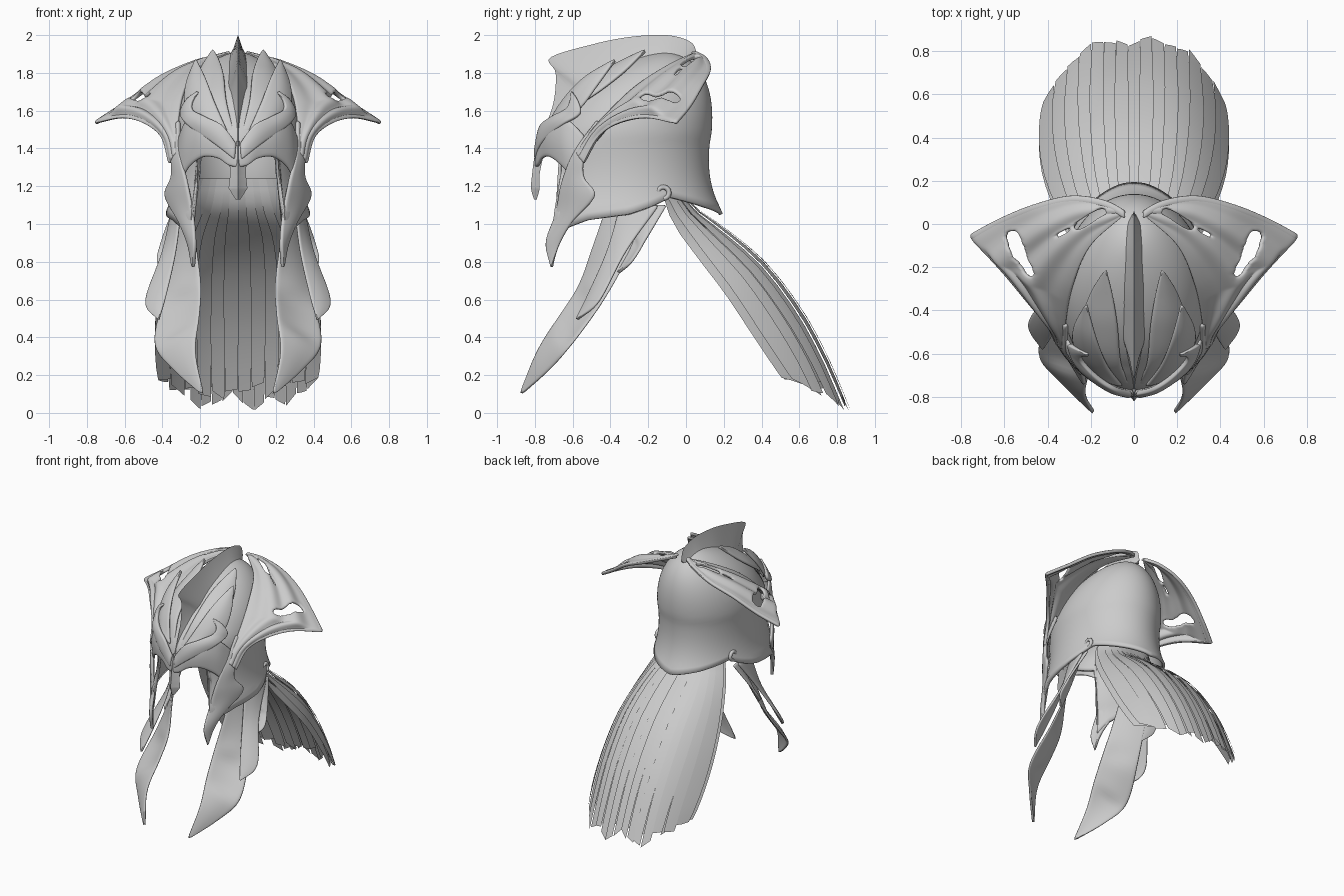
import bpy, bmesh, random
from math import sin, cos, pi, radians
from mathutils import Vector, geometry

random.seed(4)
cube = bpy.data.objects.get("Cube")
if cube:
    bpy.data.objects.remove(cube)

grey = bpy.data.materials.new("plain grey")
grey.use_nodes = True
grey.diffuse_color = (.6, .6, .6, 1)
grey.node_tree.nodes["Principled BSDF"].inputs["Base Color"].default_value = (.6, .6, .6, 1)
CENTRE = Vector((0, -.3, 1.3))


def curve(pts, t):
    """Point at t (0 to 1) on a smooth curve through pts."""
    n = len(pts) - 1
    i = min(int(t * n), n - 1)
    f = t * n - i
    b, c = Vector(pts[i]), Vector(pts[i + 1])
    a = Vector(pts[i - 1]) if i else b * 2 - c
    d = Vector(pts[i + 2]) if i + 2 <= n else c * 2 - b
    return b + f * .5 * (c - a + f * (2 * a - 5 * b + 4 * c - d + f * (3 * (b - c) + d - a)))


def linear(table, k):
    """Look k up in a table of (key, value) pairs with rising keys."""
    for (k0, v0), (k1, v1) in zip(table, table[1:]):
        if k <= k1:
            return v0 + (v1 - v0) * max(0, (k - k0) / (k1 - k0))
    return table[-1][1]


def finish(name, bm, mirror=False, thick=0, subsurf=0, angle=40):
    me = bpy.data.meshes.new(name)
    bm.to_mesh(me)
    bm.free()
    ob = bpy.data.objects.new(name, me)
    bpy.context.collection.objects.link(ob)
    me.materials.append(grey)
    bpy.ops.object.select_all(action='DESELECT')
    ob.select_set(True)
    bpy.context.view_layer.objects.active = ob
    bpy.ops.object.shade_smooth_by_angle(angle=radians(angle))
    if mirror:
        ob.modifiers.new("Mirror", 'MIRROR')
    if thick:
        mod = ob.modifiers.new("Solidify", 'SOLIDIFY')
        mod.thickness, mod.offset = thick, 0
    if subsurf:
        mod = ob.modifiers.new("Subsurf", 'SUBSURF')
        mod.levels = mod.render_levels = subsurf


def grid(bm, rows, skip=None):
    """Quad grid; faces chosen by skip are left out and the hole edges smoothed."""
    verts = [[bm.verts.new(p) for p in row] for row in rows]
    for r0, r1 in zip(verts, verts[1:]):
        for i in range(len(r0) - 1):
            quad = (r0[i], r0[i + 1], r1[i + 1], r1[i])
            mid = sum((v.co for v in quad), Vector()) / 4
            if not (skip and skip(mid)):
                bm.faces.new(quad)
    if skip:
        inner = [v for row in verts[1:-1] for v in row[1:-1] if v.is_boundary]
        for _ in range(8):
            for v in inner:
                ends = [e.other_vert(v).co for e in v.link_edges if e.is_boundary]
                v.co = v.co * .5 + sum(ends, Vector()) * (.5 / len(ends))
    bmesh.ops.remove_doubles(bm, verts=bm.verts, dist=.0004)
    bmesh.ops.recalc_face_normals(bm, faces=bm.faces)


def sheet(name, edge_a, edge_b, bulge=.1, thick=.02, n=20, m=8, skip=None, folds=0):
    """Mirrored pair of curved plates lofted between two edges."""
    fa = edge_a if callable(edge_a) else lambda t: curve(edge_a, t)
    fb = edge_b if callable(edge_b) else lambda t: curve(edge_b, t)
    rows = []
    for i in range(n + 1):
        t = i / n
        a, b = fa(t), fb(t)
        t0, t1 = max(0, t - .02), min(1, t + .02)
        along = fa(t1) + fb(t1) - fa(t0) - fb(t0)
        out = (b - a).cross(along).normalized()
        if out.dot((a + b) / 2 - CENTRE) < 0:
            out = -out
        if a.x == b.x == 0:
            out.x = 0
        w = (b - a).length
        rows.append([a.lerp(b, j / m) + out * w * sin(pi * j / m)
                     * (bulge + folds * cos(6 * pi * j / m)) for j in range(m + 1)])
    bm = bmesh.new()
    grid(bm, rows, skip)
    finish(name, bm, True, thick, 1, 180)


def ridge(name, stations):
    """Blade with a sharp outer line: (outer y, z, base y, z, half width)."""
    rows = []
    widths = [(k / (len(stations) - 1), p[4]) for k, p in enumerate(stations)]
    for i in range(41):
        o, b = [curve([(p[k], p[k + 1], 0) for p in stations], i / 40) for k in (0, 2)]
        w = linear(widths, i / 40)
        mid = o.lerp(b, .5)
        rows.append([(0, o.x, o.y), (w * .4, mid.x, mid.y), (w, b.x, b.y),
                     (-w, b.x, b.y), (-w * .4, mid.x, mid.y), (0, o.x, o.y)])
    bm = bmesh.new()
    grid(bm, rows)
    bmesh.ops.holes_fill(bm, edges=bm.edges, sides=0)
    bmesh.ops.recalc_face_normals(bm, faces=bm.faces)
    if bm.calc_volume(signed=True) < 0:
        bmesh.ops.reverse_faces(bm, faces=bm.faces)
    finish(name, bm, angle=35)


# Helmet bowl: open face, low cheeks, pointed neck guard
HEM = [(0, 1.05), (30, 1.09), (60, 1.14), (75, 1.09), (90, 1.05), (114, 1.02),
       (128, .98), (138, .9), (142, 1.38), (180, 1.38)]
rows = []
for a in range(-180, 181, 2):
    row = []
    for j in range(37):
        z = 1.9 - (1.9 - linear(HEM, abs(a))) * (j / 36) ** 1.6
        c = cos(radians(a))
        r = (1 - (max(0, z - 1.47) / .43) ** 2) ** .6
        low = min(1, max(0, 1.47 - z) / .41)
        r += (.13 + .02 * c) * low ** 3 - .12 * low * (1 - low)
        cy = -.31 + .2 * (max(0, z - 1.4) / .5) ** 2
        depth = .43 if c > 0 else .46 - .06 * min(1, max(0, z - 1.4) / .2)
        row.append((.33 * r * sin(radians(a)), cy + r * c * depth, z))
    rows.append(row)
bm = bmesh.new()
grid(bm, rows)
finish("helmet_bowl", bm, thick=.02)

# Central crest and nose guard
ridge("crest", [(.06, 1.88, .04, 1.86, .01), (.03, 1.96, -.02, 1.86, .04),
                (-.1, 2, -.12, 1.86, .06), (-.3, 1.99, -.28, 1.82, .065),
                (-.5, 1.95, -.42, 1.76, .06), (-.72, 1.88, -.51, 1.72, .055),
                (-.69, 1.8, -.55, 1.66, .05), (-.7, 1.65, -.62, 1.58, .045),
                (-.75, 1.5, -.69, 1.48, .035), (-.805, 1.34, -.76, 1.34, .01)])
ridge("nose_guard", [(-.785, 1.44, -.74, 1.44, .02), (-.805, 1.34, -.76, 1.34, .045),
                     (-.815, 1.26, -.775, 1.26, .042), (-.82, 1.19, -.775, 1.19, .05),
                     (-.805, 1.13, -.79, 1.13, .012)])

# Swept wings, pierced near the crown and near the tip
TIP = (.76, -.05, 1.53)
BACK = [(.04, .06, 1.9), (.14, .11, 1.87), (.29, .13, 1.81), (.46, .09, 1.73),
        (.62, .025, 1.62), TIP]
FRONT = [TIP, (.61, -.21, 1.56), (.485, -.36, 1.53), (.4, -.46, 1.46), (.36, -.54, 1.32)]
ROOT = [(.04, .05, 1.9), (.2, -.1, 1.83), (.28, -.28, 1.71), (.315, -.46, 1.53), (.31, -.58, 1.38)]
HOLES = [((.56, -.06), (.53, -.14), .033), ((.53, -.14), (.475, -.23), .02),
         ((.15, .055), (.26, -.01), .019), ((.3, -.025), (.35, -.055), .01)]


def in_hole(p):
    q = p.xy
    for a, b, w in HOLES:
        f = min(1, max(0, geometry.intersect_point_line(q, a, b)[1]))
        if (Vector(a).lerp(Vector(b), f) - q).length < w:
            return True
    return False


def wing_rim(t):
    return curve(BACK, t / .6) if t <= .6 else curve(FRONT, (t - .6) / .4)


sheet("wing", ROOT, wing_rim, .1, .022, 80, 44, in_hole, .025)
# Rolled rim along the wing's rear edge
sheet("wing_rear_rim", BACK, [(x * .97, y - .035, z + .005) for x, y, z in BACK], .2, .02, 24, 4)

# Cheek guards with a rear barb and a long point
sheet("cheek_guard",
      [(.31, -.47, 1.55), (.305, -.59, 1.38), (.265, -.66, 1.21), (.235, -.69, 1.05),
       (.225, -.74, .9), (.235, -.71, .77)],
      [(.35, -.42, 1.5), (.35, -.53, 1.36), (.35, -.54, 1.25), (.385, -.48, 1.15),
       (.31, -.6, 1.01), (.26, -.67, .89), (.237, -.71, .77)], .06, .022, 36)

# Brow mask and the curling horns on it
sheet("brow_mask",
      [(0, -.79, 1.3), (.05, -.78, 1.31), (.1, -.76, 1.345), (.18, -.72, 1.355),
       (.25, -.66, 1.31), (.29, -.61, 1.25)],
      [(0, -.775, 1.41), (.06, -.765, 1.46), (.13, -.735, 1.52), (.21, -.69, 1.55),
       (.27, -.62, 1.55), (.31, -.53, 1.46)], .06)
sheet("brow_horn",
      [(.015, -.795, 1.34), (.13, -.755, 1.43), (.26, -.655, 1.52), (.3, -.56, 1.58),
       (.27, -.57, 1.65), (.21, -.6, 1.7)],
      [(.01, -.78, 1.42), (.08, -.765, 1.52), (.16, -.715, 1.56), (.235, -.64, 1.6),
       (.24, -.61, 1.64), (.21, -.6, 1.69)], .1, .025, 28)

# Leaf-shaped plates flanking the crest
sheet("inner_leaf",
      [(.02, -.74, 1.48), (.06, -.64, 1.65), (.075, -.47, 1.79), (.1, -.32, 1.87), (.13, -.21, 1.92)],
      [(.06, -.73, 1.48), (.2, -.61, 1.6), (.24, -.46, 1.7), (.2, -.32, 1.81),
       (.13, -.21, 1.92)], .1)
sheet("outer_leaf",
      [(.05, -.75, 1.48), (.12, -.66, 1.64), (.17, -.54, 1.77), (.22, -.37, 1.87)],
      [(.2, -.67, 1.53), (.275, -.56, 1.61), (.275, -.47, 1.73), (.22, -.37, 1.87)], .12)

# Hanging lappets, long to short
sheet("long_lappet",
      [(.24, -.42, 1.1), (.22, -.495, .88), (.195, -.565, .68), (.205, -.68, .5),
       (.225, -.79, .32), (.18, -.88, .09)],
      [(.33, -.16, 1.1), (.35, -.28, .87), (.395, -.42, .62), (.445, -.6, .37),
       (.345, -.72, .23), (.18, -.88, .09)], .05, .016)
sheet("middle_lappet",
      [(.3, -.35, 1.1), (.33, -.42, .85), (.38, -.52, .62), (.42, -.58, .49)],
      [(.34, -.14, 1.1), (.4, -.32, .85), (.49, -.46, .59), (.42, -.58, .49)], .06, .016)
sheet("short_lappet",
      [(.3, -.22, 1.1), (.34, -.28, .9), (.37, -.36, .74)],
      [(.33, -.1, 1.1), (.4, -.21, .92), (.43, -.29, .8), (.37, -.36, .74)], .06, .016)

# Ear rings
for side, x in (("left", .315), ("right", -.315)):
    bpy.ops.mesh.primitive_torus_add(location=(x, -.12, 1.165), rotation=(0, pi / 2, 0),
                                     major_radius=.03, minor_radius=.013,
                                     major_segments=24, minor_segments=10)
    ring = bpy.context.object
    ring.name = side + "_ear_ring"
    ring.data.materials.append(grey)
    bpy.ops.object.shade_smooth_by_angle(angle=radians(60))

# Neck plume: overlapping flat strands with ragged ends
MIDDLE = [(.22, -.02, 1.24), (.27, .04, 1.1), (.37, .22, .97), (.42, .43, .79),
          (.435, .62, .54), (.425, .755, .29), (.42, .87, .02)]
SIDE = [(.22, -.1, 1.24), (.27, -.08, 1.1), (.36, .08, .87), (.42, .24, .66),
        (.44, .38, .45), (.435, .5, .27), (.42, .57, .16)]


def plume(s, t, drop):
    s = max(-1, min(1, s))
    p = curve(MIDDLE, t).lerp(curve(SIDE, t), abs(s) ** 3)
    return Vector((p.x * s, p.y - drop, p.z - drop * .6))


bm = bmesh.new()
for layer, count in ((0, 15), (1, 12)):
    for k in range(count):
        half = 1.15 / count
        mid = -1 + (2 * k + 1) / count
        end = random.uniform(.95, 1) - layer * .05
        slant = random.uniform(-.02, .02)
        drop = layer * .03 + (k % 2) * .008
        grid(bm, [[plume(mid + c * half * (1 - .2 * (i / 14) ** 4),
                         end * i / 14 + (slant * c if i == 14 else 0), drop * min(1, i / 4))
                   for c in (-1, 0, 1)] for i in range(15)])
finish("neck_plume", bm)
